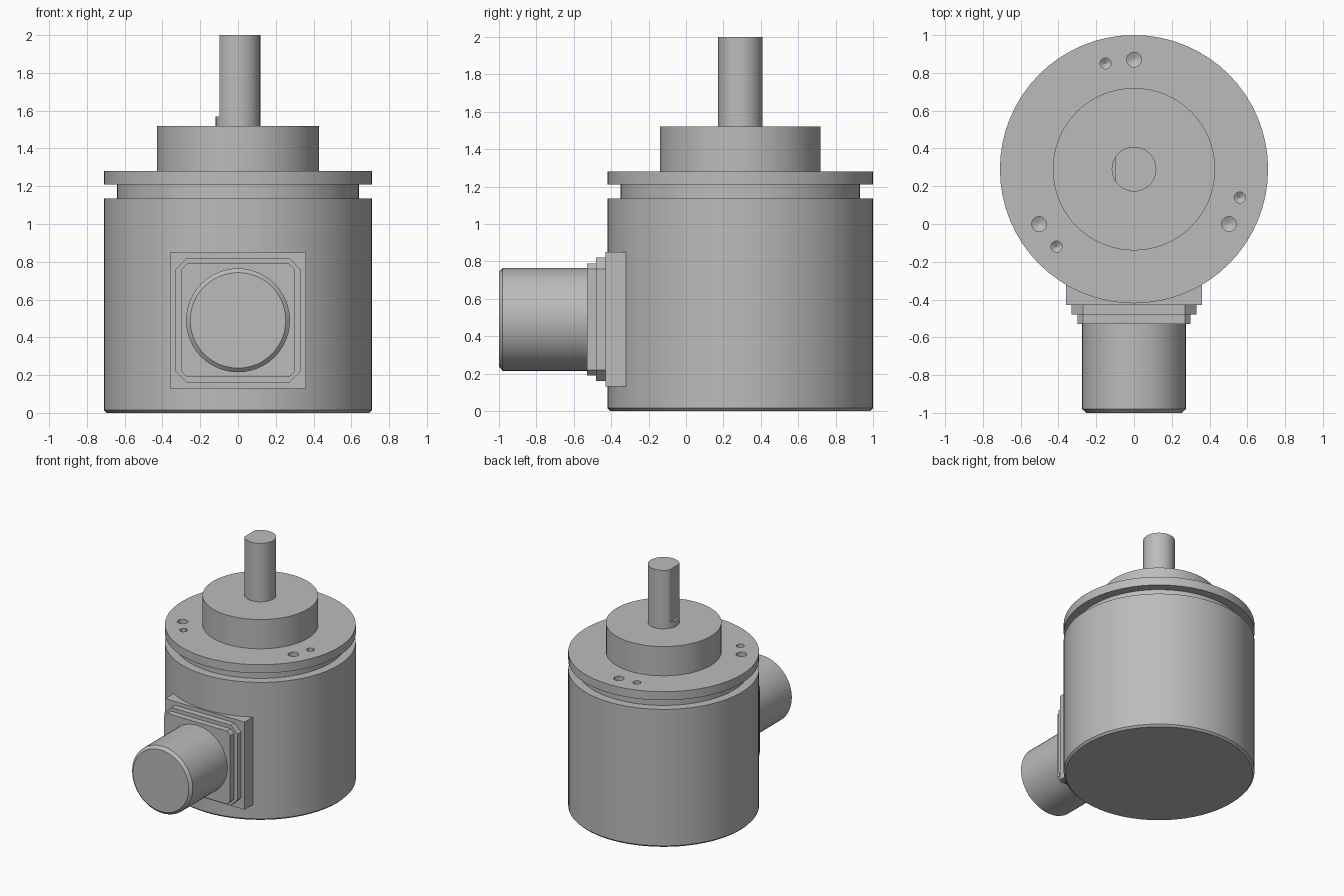
import bpy
import bmesh
from math import cos, sin, tau, radians
from mathutils import Matrix, Vector

cube = bpy.data.objects.get("Cube")
if cube:
    bpy.data.objects.remove(cube, do_unlink=True)

AXIS_Y = 0.29      # centre line of the housing
PLUG_Z = 0.49      # centre height of the connector

metal = bpy.data.materials.new("grey metal")
metal.use_nodes = True
GREY = (0.5, 0.5, 0.5, 1)
metal.diffuse_color = GREY
metal.node_tree.nodes["Principled BSDF"].inputs["Base Color"].default_value = GREY


def finish(name, bm, matrix):
    bmesh.ops.recalc_face_normals(bm, faces=bm.faces)
    mesh = bpy.data.meshes.new(name)
    bm.to_mesh(mesh)
    bm.free()
    mesh.transform(matrix)
    mesh.materials.append(metal)
    obj = bpy.data.objects.new(name, mesh)
    bpy.context.collection.objects.link(obj)
    return obj


def activate(obj):
    bpy.ops.object.select_all(action='DESELECT')
    obj.select_set(True)
    bpy.context.view_layer.objects.active = obj


def smooth(obj):
    activate(obj)
    bpy.ops.object.shade_smooth_by_angle(angle=radians(30))


def lathe(name, profile, matrix, sides=64):
    """Closed solid of revolution from (radius, height) pairs."""
    bm = bmesh.new()
    rings = [[bm.verts.new((r * cos(tau * i / sides), r * sin(tau * i / sides), z))
              for i in range(sides)] for r, z in profile]
    for low, high in zip(rings, rings[1:]):
        for i in range(sides):
            j = (i + 1) % sides
            bm.faces.new((low[i], low[j], high[j], high[i]))
    bm.faces.new(rings[0][::-1])
    bm.faces.new(rings[-1])
    return finish(name, bm, matrix)


def plate(name, half, front, back, chamfer=0.0):
    """Square plate facing the front, with optional cut corners."""
    c = half - chamfer
    if chamfer:
        outline = [(half, c), (c, half), (-c, half), (-half, c),
                   (-half, -c), (-c, -half), (c, -half), (half, -c)]
    else:
        outline = [(half, half), (-half, half), (-half, -half), (half, -half)]
    bm = bmesh.new()
    face = bm.faces.new([bm.verts.new((x, front, z)) for x, z in outline])
    grown = bmesh.ops.extrude_face_region(bm, geom=[face])["geom"]
    moved = [v for v in grown if isinstance(v, bmesh.types.BMVert)]
    bmesh.ops.translate(bm, verts=moved, vec=(0, back - front, 0))
    return finish(name, bm, Matrix.Translation((0, 0, PLUG_Z)))


def cut(obj, cutter):
    mod = obj.modifiers.new("cut", 'BOOLEAN')
    mod.operation = 'DIFFERENCE'
    mod.solver = 'EXACT'
    mod.object = cutter
    activate(obj)
    bpy.ops.object.modifier_apply(modifier=mod.name)
    bpy.data.objects.remove(cutter, do_unlink=True)


upright = Matrix.Translation((0, AXIS_Y, 0))

# Housing with groove, mounting flange and centring hub
housing = lathe("housing", [
    (0.695, 0), (0.71, 0.015), (0.71, 1.135), (0.64, 1.135), (0.64, 1.21),
    (0.71, 1.21), (0.71, 1.28), (0.43, 1.28), (0.43, 1.52)], upright)

# Three large and three small blind holes with pointed ends in the flange
for third in range(3):
    for offset, radius in ((0, 0.04), (15, 0.03)):
        angle = radians(90 + 120 * third + offset)
        spot = Vector((0.58 * cos(angle), AXIS_Y + 0.58 * sin(angle), 0))
        drill = lathe("drill", [(0.002, 1.13), (radius, 1.15), (radius, 1.3)],
                      Matrix.Translation(spot), 12)
        cut(housing, drill)
smooth(housing)

# Shaft with a flat on its right side, above a short round foot
shaft = lathe("shaft", [(0.118, 1.5), (0.118, 2.0)], upright, 48)
bm = bmesh.new()
bmesh.ops.create_cube(bm, size=1)
block = finish("flat_cutter", bm, Matrix.Translation((-0.598, AXIS_Y, 2.07)))
cut(shaft, block)
smooth(shaft)

# Stepped connector base
plate("connector_pad", 0.36, -0.43, -0.3)
plate("connector_flange", 0.33, -0.48, -0.42, 0.06)
plate("connector_collar", 0.3, -0.53, -0.47, 0.03)

# Round connector barrel pointing to the front
forward = Matrix.Translation((0, 0, PLUG_Z)) @ Matrix.Rotation(radians(90), 4, 'X')
barrel = lathe("connector_barrel", [(0.275, 0.5), (0.275, 0.98), (0.253, 1.0)], forward, 48)
smooth(barrel)
